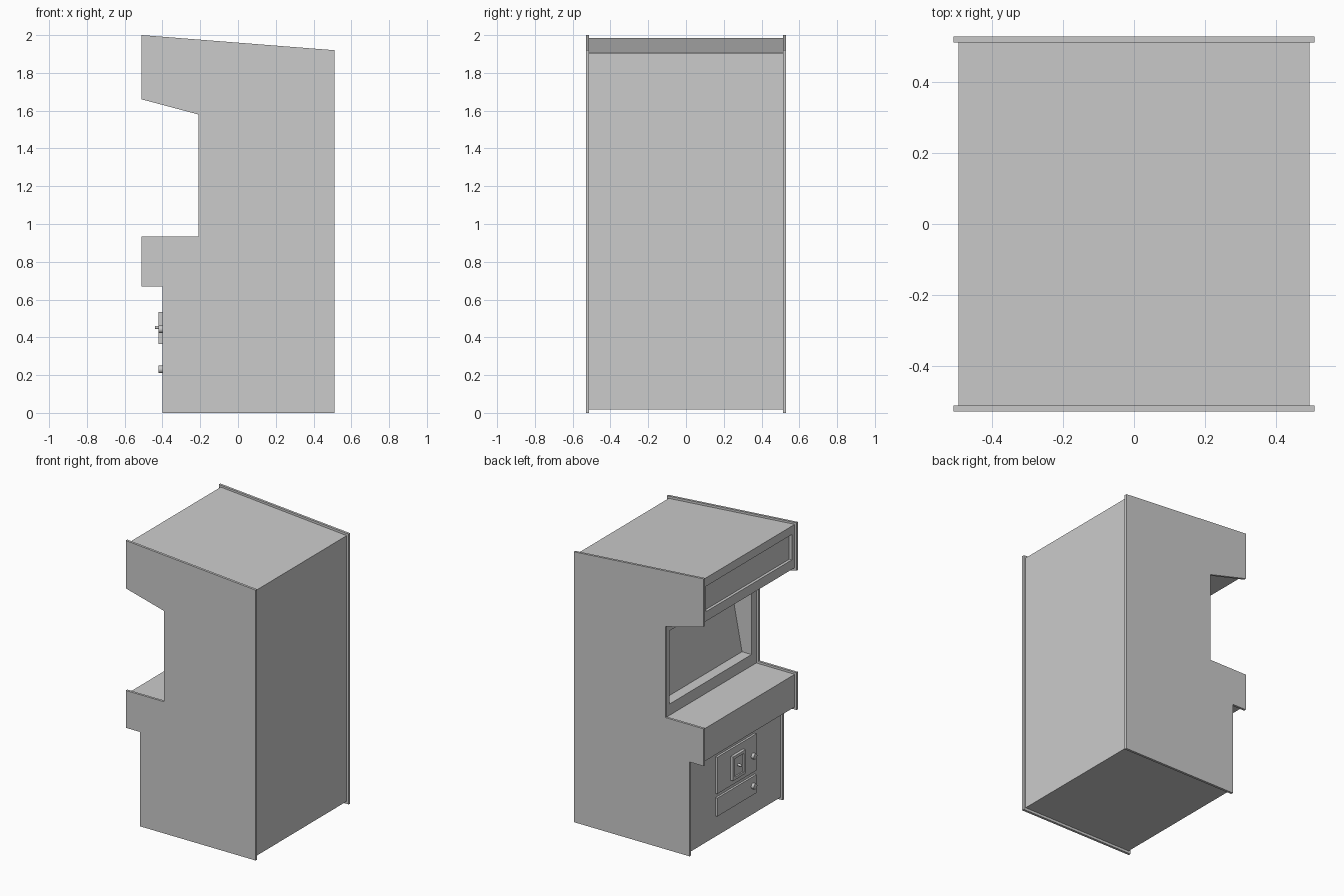
import bpy, bmesh, math

if "Cube" in bpy.data.objects:
    bpy.data.objects.remove(bpy.data.objects["Cube"])


def prism(name, profile, y0, y1):
    """Extrude an (x, z) profile from y0 to y1."""
    bm = bmesh.new()
    face = bm.faces.new([bm.verts.new((x, y0, z)) for x, z in profile])
    ext = bmesh.ops.extrude_face_region(bm, geom=[face])
    verts = [g for g in ext["geom"] if isinstance(g, bmesh.types.BMVert)]
    bmesh.ops.translate(bm, verts=verts, vec=(0, y1 - y0, 0))
    bmesh.ops.recalc_face_normals(bm, faces=bm.faces[:])
    mesh = bpy.data.meshes.new(name)
    bm.to_mesh(mesh)
    bm.free()
    obj = bpy.data.objects.new(name, mesh)
    bpy.context.collection.objects.link(obj)
    return obj


def box(name, x0, x1, y0, y1, z0, z1):
    return prism(name, [(x0, z0), (x1, z0), (x1, z1), (x0, z1)], y0, y1)


def cut(obj, cutter):
    """Subtract a cutter and remove it."""
    mod = obj.modifiers.new("cut", "BOOLEAN")
    mod.operation = "DIFFERENCE"
    mod.solver = "EXACT"
    mod.object = cutter
    bpy.context.view_layer.objects.active = obj
    bpy.ops.object.modifier_apply(modifier=mod.name)
    bpy.data.objects.remove(cutter)


def disc(name, x0, x1, y, z, radius):
    """Round part with its axis along x."""
    bpy.ops.mesh.primitive_cylinder_add(
        vertices=20, radius=radius, depth=x1 - x0,
        location=((x0 + x1) / 2, y, z), rotation=(0, math.pi / 2, 0))
    obj = bpy.context.object
    obj.name = name
    bpy.ops.object.shade_smooth_by_angle()
    return obj


# Side panels
side = [(-0.51, 2.0), (0.51, 1.92), (0.51, 0), (-0.40, 0), (-0.40, 0.67),
        (-0.51, 0.67), (-0.51, 0.935), (-0.21, 0.935), (-0.21, 1.58), (-0.51, 1.66)]
prism("side_panel_left", side, -0.53, -0.513)
prism("side_panel_right", side, 0.513, 0.53)

# Cabinet body, set in from the side panel edges
body = prism("cabinet_body", [
    (-0.495, 1.985), (0.495, 1.905), (0.495, 0.018), (-0.385, 0.018),
    (-0.385, 0.688), (-0.495, 0.688), (-0.495, 0.92), (-0.193, 0.92),
    (-0.193, 1.597), (-0.495, 1.677)], -0.513, 0.513)

# Sunken sign window and leaning screen recess
cut(body, box("sign_cutter", -0.6, -0.475, -0.48, 0.48, 1.745, 1.925))
cut(body, prism("screen_cutter", [
    (-0.25, 1.0), (-0.118, 1.0), (-0.018, 1.52), (-0.25, 1.52)], -0.46, 0.46))

# Coin doors
box("coin_door_upper", -0.40, -0.38, -0.22, 0.22, 0.325, 0.585)
box("coin_door_lower", -0.40, -0.38, -0.22, 0.22, 0.165, 0.295)

# Coin slot plate with a sunken middle and a button
plate = box("coin_plate", -0.42, -0.395, -0.07, 0.07, 0.365, 0.535)
cut(plate, box("plate_cutter", -0.45, -0.41, -0.05, 0.05, 0.385, 0.515))
disc("coin_button", -0.44, -0.405, 0.0, 0.452, 0.009)

# Door locks
for label, z in (("upper", 0.443), ("lower", 0.23)):
    disc("lock_" + label, -0.42, -0.395, -0.18, z, 0.02)
